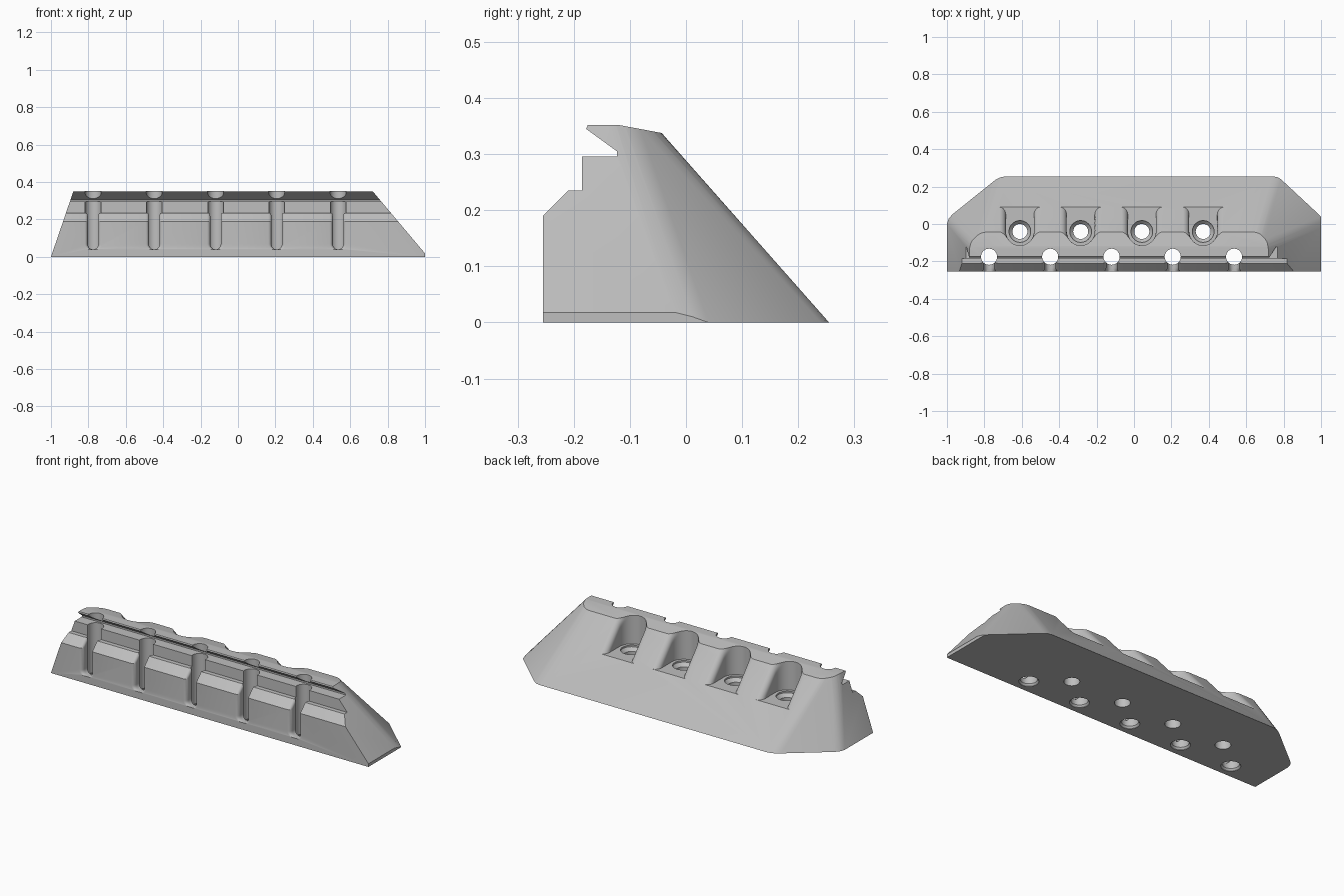
import bpy, bmesh, math

if "Cube" in bpy.data.objects:
    bpy.data.objects.remove(bpy.data.objects["Cube"])

grey = bpy.data.materials.new("plain grey")
grey.diffuse_color = (0.52, 0.52, 0.52, 1)
grey.use_nodes = True
grey.node_tree.nodes["Principled BSDF"].inputs["Base Color"].default_value = grey.diffuse_color


def finish(bm, name):
    bmesh.ops.recalc_face_normals(bm, faces=bm.faces)
    me = bpy.data.meshes.new(name)
    bm.to_mesh(me)
    bm.free()
    me.materials.append(grey)
    ob = bpy.data.objects.new(name, me)
    bpy.context.collection.objects.link(ob)
    return ob


def loft(rings, name):
    """Closed solid through equal-length rings of 3D points."""
    bm = bmesh.new()
    rows = [[bm.verts.new(p) for p in r] for r in rings]
    n = len(rows[0])
    for a, b in zip(rows, rows[1:]):
        for i in range(n):
            j = (i + 1) % n
            bm.faces.new((a[i], a[j], b[j], b[i]))
    bm.faces.new(rows[0])
    bm.faces.new(rows[-1])
    return finish(bm, name)


def lathe(x, y, steps, name):
    """Vertical round cutter from (radius, z) steps."""
    return loft([[(x + r * math.cos(k * math.tau / 40), y + r * math.sin(k * math.tau / 40), z)
                  for k in range(40)] for r, z in steps], name)


def boolean(target, tool, op):
    m = target.modifiers.new("cut", 'BOOLEAN')
    m.operation, m.solver, m.object = op, 'EXACT', tool
    bpy.context.view_layer.objects.active = target
    bpy.ops.object.modifier_apply(modifier=m.name)
    bpy.data.objects.remove(tool)


# tapered block: hull between the base outline and a smaller rounded top outline
def corner(cx, cy, rx, ry, z, a0, a1, n=8):
    return [(cx + rx * math.cos(math.radians(a0 + (a1 - a0) * i / n)),
             cy + ry * math.sin(math.radians(a0 + (a1 - a0) * i / n)), z) for i in range(n + 1)]


pts = [(-1, -.255, 0), (-1, 0, 0), (-.99, .03, 0), (-.97, .052, 0),
       (-.755, .225, 0), (-.735, .24, 0), (-.71, .251, 0), (-.68, .255, 0),
       (.74, .255, 0), (.765, .251, 0), (.785, .24, 0), (1, .04, 0), (1, -.255, 0),
       (1, -.255, .018), (1, -.02, .018), (1, .012, .01),
       (-.877, -.255, .36), (.712, -.255, .36)]
pts += corner(.632, -.143, .08, .08, .36, 0, 90)
pts += corner(-.797, -.143, .08, .08, .36, 90, 180)
bm = bmesh.new()
for p in pts:
    bm.verts.new(p)
res = bmesh.ops.convex_hull(bm, input=bm.verts)
junk = [v for v in bm.verts if not v.link_faces]
bmesh.ops.delete(bm, geom=junk, context='VERTS')
bmesh.ops.dissolve_limit(bm, angle_limit=math.radians(.5), verts=bm.verts, edges=bm.edges)
bmesh.ops.triangulate(bm, faces=[f for f in bm.faces if len(f.verts) > 4])
body = finish(bm, "jaw_block")

# stepped side profile with undercut lip
profile = [(-.255, -.05), (-.255, .19), (-.21, .235), (-.185, .235), (-.185, .296), (-.123, .296),
           (-.123, .305), (-.178, .345), (-.175, .352), (-.12, .352), (-.045, .338), (.1, .311), (.4, .311), (.4, -.05)]
boolean(body, loft([[(x, y, z) for y, z in profile] for x in (-1.2, 1.2)], "side_profile"), 'INTERSECT')


def flare(d, depth, width):
    """Rounded edge: widens as d rises from -depth to 0."""
    t = min(max((d + depth) / depth, 0), 1)
    return width * (1 - math.sqrt(1 - t * t))


# screw pockets open to the back slope
def pocket_ring(cx, z):
    ys = .255 - .882 * min(z, .34)
    half = []
    for i in range(1, 25):
        y = -.115 + (ys + .115) * (1 - math.cos(math.pi * i / 24)) / 2
        base = math.sqrt(max(.075 ** 2 - (y + .04) ** 2, 0)) if y < -.04 else .075
        half.append((base + flare(y - ys, .042, .035), y))
    half.append((half[-1][0], ys + .1))
    return ([(cx, -.115, z)] + [(cx + w, y, z) for w, y in half]
            + [(cx - w, y, z) for w, y in reversed(half)])


levels = [.187 + .153 * i / 14 for i in range(15)] + [.4]
for cx in (-.61, -.285, .042, .37):
    boolean(body, loft([pocket_ring(cx, z) for z in levels], "screw_pocket"), 'DIFFERENCE')
    boolean(body, lathe(cx, -.04, [(.04, -.05), (.04, .16), (.058, .178), (.058, .2)], "screw_hole"), 'DIFFERENCE')


# front slots with rounded bottom and softened mouth
def slot_ring(cx, z):
    yf = -.255 + max(0, z - .19)
    base = .028 * math.sqrt(max(1 - (max(.068 - z, 0) / .0285) ** 2, .01))
    half = [(base, -.175)] + [(base + flare(-(yf + d - yf), .022, .018), yf + d)
                              for d in (.022, .016, .011, .007, .004, .002, 0)]
    half.append((half[-1][0], -.32))
    return [(cx + w, y, z) for w, y in half] + [(cx - w, y, z) for w, y in reversed(half)]


levels = [.04, .043, .048, .054, .06, .068, .19, .205, .22, .238]
for cx in (-.775, -.448, -.12, .207, .535):
    boolean(body, lathe(cx, -.175, [(.05, -.01), (.05, .002), (.043, .012), (.043, .4)], "pin_hole"), 'DIFFERENCE')
    boolean(body, loft([slot_ring(cx, z) for z in levels], "front_slot"), 'DIFFERENCE')

# smooth shading with sharp edges kept
bpy.ops.object.select_all(action='DESELECT')
body.select_set(True)
bpy.context.view_layer.objects.active = body
bpy.ops.object.shade_smooth_by_angle(angle=math.radians(25))
